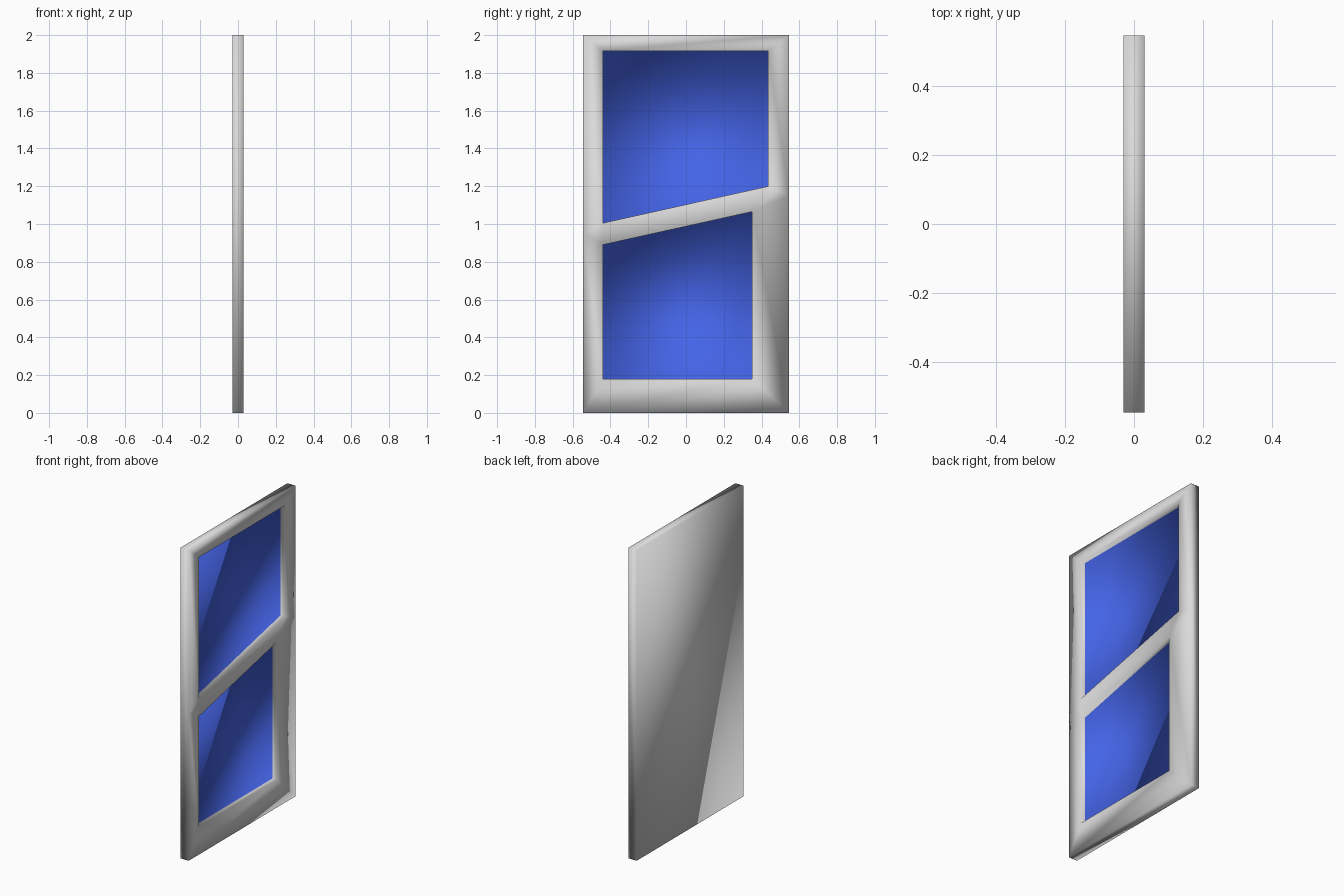
import bpy
import bmesh
from mathutils import Vector

cube = bpy.data.objects.get("Cube")
if cube:
    bpy.data.objects.remove(cube, do_unlink=True)


def make_material(name, color):
    mat = bpy.data.materials.new(name)
    mat.use_nodes = True
    mat.diffuse_color = color
    mat.node_tree.nodes["Principled BSDF"].inputs["Base Color"].default_value = color
    return mat


HALF_WIDTH, HEIGHT, HALF_DEPTH = 0.545, 2.0, 0.03
RECESS = 0.03

bm = bmesh.new()


def ring(points, x=HALF_DEPTH):
    return [bm.verts.new((x, y, z)) for y, z in points]


# Outline and openings, listed bottom left, bottom right, top right, top left
corners = [(-HALF_WIDTH, 0), (HALF_WIDTH, 0), (HALF_WIDTH, HEIGHT), (-HALF_WIDTH, HEIGHT)]
outer = ring(corners)
back = ring(corners, -HALF_DEPTH)
mid_l, mid_r = ring([(-HALF_WIDTH, 0.95), (HALF_WIDTH, 1.15)])
lower = ring([(-0.44, 0.18), (0.35, 0.18), (0.35, 1.065), (-0.44, 0.89)])
upper = ring([(-0.44, 1.005), (0.435, 1.2), (0.435, 1.915), (-0.44, 1.915)])

# Frame around the openings
frame_faces = [
    (outer[0], outer[1], lower[1], lower[0]),
    (outer[1], mid_r, lower[2], lower[1]),
    (mid_r, outer[2], upper[2], upper[1]),
    (outer[2], outer[3], upper[3], upper[2]),
    (outer[3], mid_l, upper[0], upper[3]),
    (mid_l, outer[0], lower[0], lower[3]),
    (lower[3], lower[2], upper[1], upper[0]),
    (mid_l, lower[3], upper[0]),
    (mid_r, upper[1], lower[2]),
]
# Edges and plain back of the slab
slab_faces = [
    (outer[0], back[0], back[1], outer[1]),
    (outer[1], back[1], back[2], outer[2], mid_r),
    (outer[2], back[2], back[3], outer[3]),
    (outer[3], back[3], back[0], outer[0], mid_l),
    tuple(reversed(back)),
]
for verts in frame_faces + slab_faces:
    bm.faces.new(verts)

# Window panes, sunk into the slab
panes = [bm.faces.new(lower), bm.faces.new(upper)]
sunk = bmesh.ops.extrude_face_region(bm, geom=panes)["geom"]
bmesh.ops.delete(bm, geom=[f for f in panes if f.is_valid], context="FACES_ONLY")
bmesh.ops.translate(bm, vec=Vector((-RECESS, 0, 0)),
                    verts=[g for g in sunk if isinstance(g, bmesh.types.BMVert)])
for item in sunk:
    if isinstance(item, bmesh.types.BMFace):
        item.material_index = 1

bmesh.ops.recalc_face_normals(bm, faces=bm.faces)
for face in bm.faces:
    face.smooth = True

mesh = bpy.data.meshes.new("window_door")
bm.to_mesh(mesh)
bm.free()
mesh.materials.append(make_material("light_grey", (0.7, 0.7, 0.7, 1)))
mesh.materials.append(make_material("window_blue", (0.06, 0.13, 0.82, 1)))
door = bpy.data.objects.new("window_door", mesh)
bpy.context.collection.objects.link(door)
